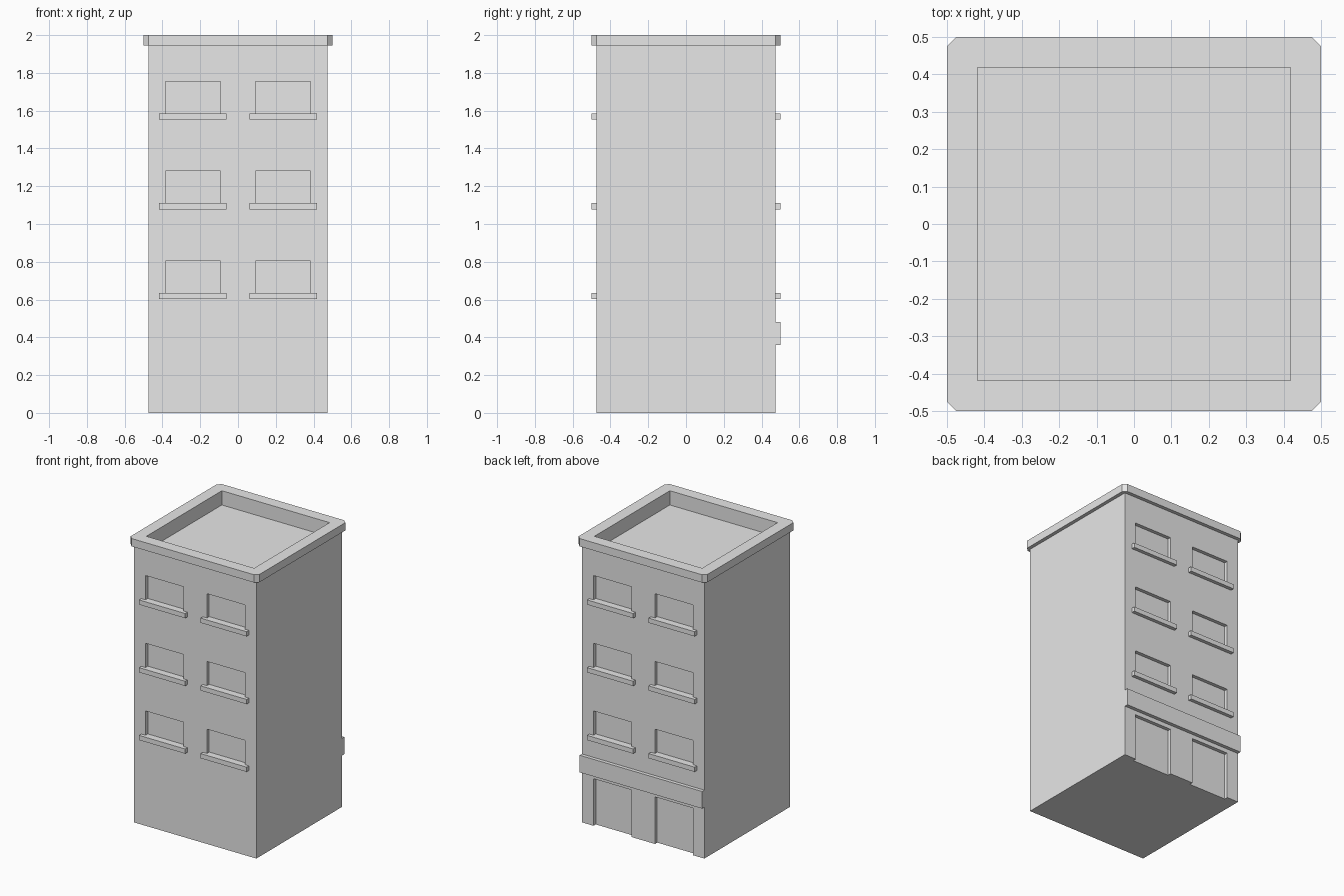
import bpy
import bmesh

cube = bpy.data.objects.get("Cube")
if cube:
    bpy.data.objects.remove(cube, do_unlink=True)

WALL = 0.475      # half width of the walls
OUT = 0.5         # half width of the trim
DEPTH = 0.025     # depth of window and door recesses
EAVE = 1.945      # underside of the cornice
ROOF = 1.9        # roof deck

# One grey for everything
GREY = (0.8, 0.8, 0.8, 1)
grey = bpy.data.materials.new("plain grey")
grey.use_nodes = True
grey.diffuse_color = GREY
grey.node_tree.nodes["Principled BSDF"].inputs["Base Color"].default_value = GREY


def boxes(name, spans, chamfer=0):
    """One object made of boxes, each given as (x0, x1, y0, y1, z0, z1)."""
    bm = bmesh.new()
    for x0, x1, y0, y1, z0, z1 in spans:
        for v in bmesh.ops.create_cube(bm, size=1)["verts"]:
            v.co = (x1 if v.co.x > 0 else x0,
                    y1 if v.co.y > 0 else y0,
                    z1 if v.co.z > 0 else z0)
    if chamfer:
        upright = [e for e in bm.edges
                   if abs(e.verts[0].co.z - e.verts[1].co.z) > 0.01]
        bmesh.ops.bevel(bm, geom=upright, offset=chamfer, segments=1,
                        affect='EDGES')
    mesh = bpy.data.meshes.new(name)
    bm.to_mesh(mesh)
    bm.free()
    mesh.materials.append(grey)
    ob = bpy.data.objects.new(name, mesh)
    bpy.context.collection.objects.link(ob)
    return ob


def cut(target, cutter):
    mod = target.modifiers.new("recesses", 'BOOLEAN')
    mod.operation = 'DIFFERENCE'
    mod.solver = 'EXACT'
    mod.object = cutter
    cutter.hide_render = True
    cutter.hide_viewport = False
    bpy.context.view_layer.objects.active = target
    bpy.ops.object.modifier_apply(modifier=mod.name)


def y_range(side, a, b):
    return sorted((side * a, side * b))


# Walls and cornice
body = boxes("walls", [(-WALL, WALL, -WALL, WALL, 0, EAVE)])
cornice = boxes("cornice", [(-OUT, OUT, -OUT, OUT, EAVE, 2)], chamfer=DEPTH)

# Windows on front and back, doors on the back
openings, sills = [], []
for x0, x1 in ((-0.385, -0.092), (0.092, 0.385)):
    for side in (-1, 1):
        for floor in range(3):
            z = 0.635 + 0.475 * floor
            openings.append((x0, x1, *y_range(side, WALL - DEPTH, 0.6), z, z + 0.17))
            sills.append((x0 - 0.032, x1 + 0.032, *y_range(side, WALL - DEPTH, OUT),
                          z - 0.033, z))
    openings.append((x0, x1, WALL - DEPTH, 0.6, -0.1, 0.33))
boxes("window_sills", sills)

# Shop sign band above the doors
boxes("door_band", [(-WALL, WALL, WALL, OUT, 0.36, 0.48)])

# Cut the openings and the sunken roof
opening_cutter = boxes("opening_cutter", openings)
roof_cutter = boxes("roof_cutter", [(-0.418, 0.418, -0.418, 0.418, ROOF, 2.1)])
cut(body, opening_cutter)
cut(body, roof_cutter)
cut(cornice, roof_cutter)
for helper in (opening_cutter, roof_cutter):
    bpy.data.objects.remove(helper, do_unlink=True)
